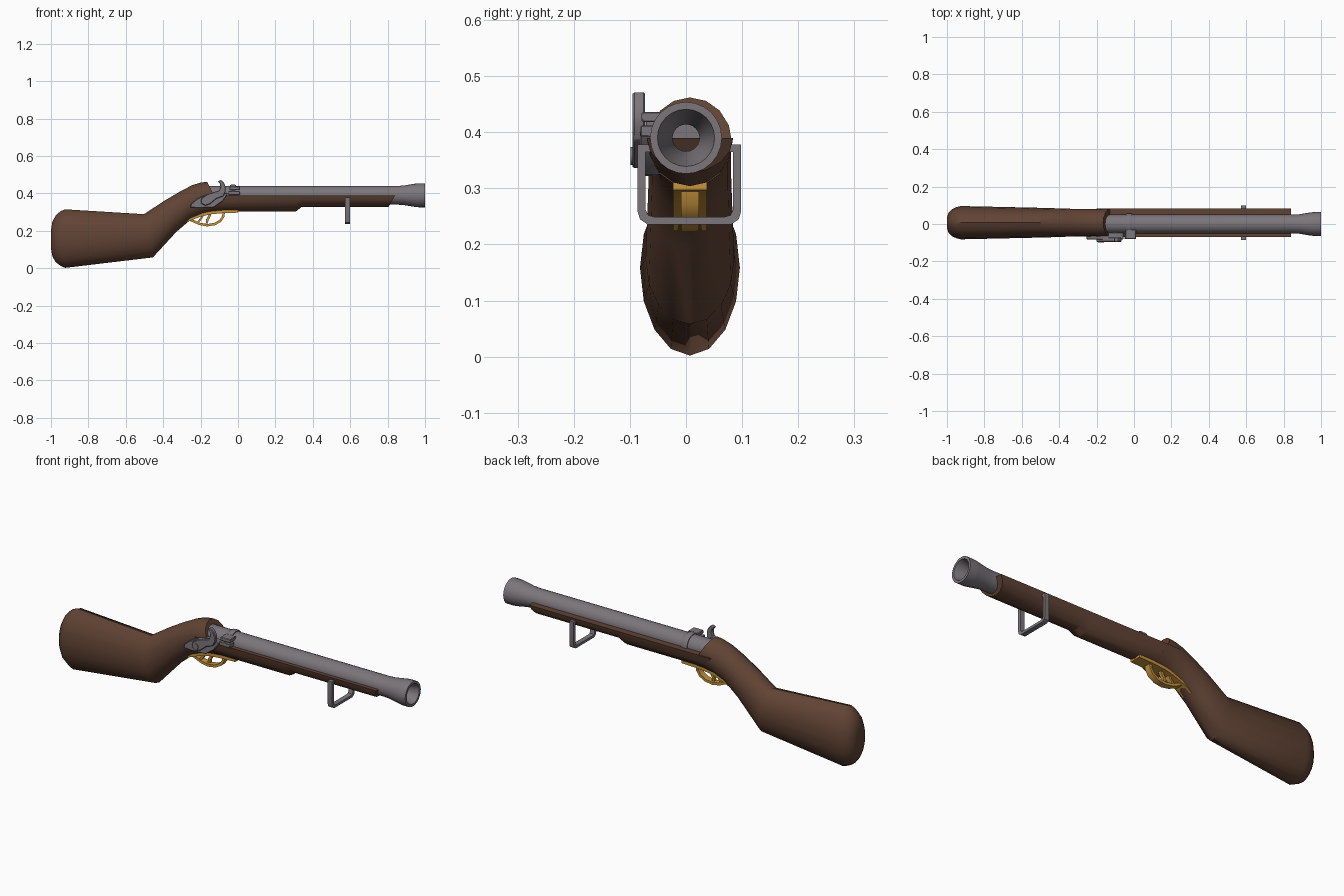
import bpy, bmesh, math

if "Cube" in bpy.data.objects:
    bpy.data.objects.remove(bpy.data.objects["Cube"])

YC = 0.007      # middle of the wooden stock
ZB = 0.39       # barrel axis height


def material(name, rgb):
    m = bpy.data.materials.new(name)
    m.diffuse_color = (*rgb, 1)
    m.use_nodes = True
    m.node_tree.nodes["Principled BSDF"].inputs["Base Color"].default_value = m.diffuse_color
    return m


WOOD = material("walnut brown", (0.118, 0.056, 0.034))
STEEL = material("steel grey", (0.20, 0.18, 0.195))
BRASS = material("brass gold", (0.56, 0.29, 0.045))


def finish(name, bm, mat, angle=35):
    bmesh.ops.remove_doubles(bm, verts=bm.verts, dist=1e-5)
    bmesh.ops.recalc_face_normals(bm, faces=bm.faces)
    me = bpy.data.meshes.new(name)
    bm.to_mesh(me)
    bm.free()
    me.materials.append(mat)
    ob = bpy.data.objects.new(name, me)
    bpy.context.collection.objects.link(ob)
    bpy.ops.object.select_all(action='DESELECT')
    ob.select_set(True)
    bpy.context.view_layer.objects.active = ob
    bpy.ops.object.shade_smooth_by_angle(angle=math.radians(angle))
    return ob


def loft(name, rings, mat):
    """Skin a list of closed point rings and cap both ends."""
    bm = bmesh.new()
    loops = [[bm.verts.new(p) for p in r] for r in rings]
    n = len(loops[0])
    for a, b in zip(loops, loops[1:]):
        for i in range(n):
            j = (i + 1) % n
            bm.faces.new((a[i], a[j], b[j], b[i]))
    bm.faces.new(loops[0])
    bm.faces.new(loops[-1])
    return finish(name, bm, mat)


def oval(xt, zt, xb, zb, hw, half=False):
    """16-sided oval between a top and a bottom point; half keeps the lower part."""
    cx, cz, hx, hz = (xt + xb) / 2, (zt + zb) / 2, (xt - xb) / 2, (zt - zb) / 2
    steps = range(4, 13) if half else range(16)
    return [(cx + hx * math.cos(i * math.pi / 8), YC + hw * math.sin(i * math.pi / 8),
             cz + hz * math.cos(i * math.pi / 8)) for i in steps]


def lathe_x(name, profile, mat, sides=24, y=0.0, z=ZB):
    """Revolve (x, radius) points around an axis along x."""
    bm = bmesh.new()
    vs = [bm.verts.new((x, y, z + r)) for x, r in profile]
    es = [bm.edges.new(p) for p in zip(vs, vs[1:])]
    bmesh.ops.spin(bm, geom=vs + es, cent=(0, y, z), axis=(1, 0, 0),
                   angle=2 * math.pi, steps=sides)
    return finish(name, bm, mat)


def plate(name, pts, lo, hi, mat, axis='y', bevel=0.0):
    """Extrude an outline: (x, z) along y, or (y, z) along x."""
    bm = bmesh.new()
    at = (lambda a, b, t: (a, t, b)) if axis == 'y' else (lambda a, b, t: (t, a, b))
    r0, r1 = [[bm.verts.new(at(a, b, t)) for a, b in pts] for t in (lo, hi)]
    bm.faces.new(r0)
    bm.faces.new(r1)
    for i in range(len(pts)):
        j = (i + 1) % len(pts)
        bm.faces.new((r0[i], r0[j], r1[j], r1[i]))
    ob = finish(name, bm, mat)
    if bevel:
        mod = ob.modifiers.new("soft edges", 'BEVEL')
        mod.width, mod.segments, mod.limit_method = bevel, 1, 'ANGLE'
    return ob


def strip(name, pts, t, lo, hi, mat):
    """Bent bar of thickness t following (x, z) points."""
    up, dn = [], []
    for i, (x, z) in enumerate(pts):
        a, b = pts[max(i - 1, 0)], pts[min(i + 1, len(pts) - 1)]
        dx, dz = b[0] - a[0], b[1] - a[1]
        k = t / 2 / math.hypot(dx, dz)
        up.append((x - dz * k, z + dx * k))
        dn.append((x + dz * k, z - dx * k))
    return plate(name, up + dn[::-1], lo, hi, mat)


# butt and wrist, from the domed rear to the hood over the breech
loft("stock", [oval(*s) for s in (
    (-1.0, 0.205, -1.0, 0.105, 0.028),
    (-0.992, 0.250, -0.992, 0.062, 0.053),
    (-0.974, 0.283, -0.974, 0.032, 0.072),
    (-0.950, 0.304, -0.950, 0.014, 0.083),
    (-0.925, 0.315, -0.925, 0.002, 0.089),
    (-0.503, 0.289, -0.455, 0.058, 0.079),
    (-0.390, 0.363, -0.330, 0.194, 0.075),
    (-0.310, 0.410, -0.250, 0.262, 0.073),
    (-0.245, 0.444, -0.180, 0.290, 0.073),
    (-0.200, 0.458, -0.125, 0.300, 0.074),
    (-0.165, 0.462, -0.085, 0.302, 0.075))], WOOD)


# fore-end: half round with a stepped underside and a sloped tip
def fore(x_top, x_bot, z_bot):
    return oval(2 * x_top - x_bot, 2 * ZB - z_bot, x_bot, z_bot, 0.077, True)


loft("fore_end", [fore(-0.2, -0.12, 0.304), fore(0.31, 0.31, 0.304),
                  fore(0.34, 0.34, 0.328), fore(0.84, 0.805, 0.328)], WOOD)

# barrel with flared muzzle and open bore
lathe_x("barrel", [(-0.17, 0), (-0.17, 0.05), (0.85, 0.05), (0.885, 0.052),
                   (0.945, 0.062), (0.965, 0.064), (1.0, 0.064), (1.0, 0.051),
                   (0.95, 0.038), (0.89, 0.024), (0.78, 0.024), (0.78, 0)], STEEL)
lathe_x("barrel_band", [(-0.042, 0.045), (-0.042, 0.054), (-0.035, 0.057),
                        (-0.017, 0.057), (-0.01, 0.054), (-0.01, 0.045)], STEEL)

# flintlock on the front side
plate("lock_plate", [(-0.255, 0.325), (-0.215, 0.322), (-0.13, 0.325), (-0.08, 0.36),
                     (-0.055, 0.40), (-0.10, 0.41), (-0.17, 0.395), (-0.22, 0.37),
                     (-0.25, 0.345)], -0.082, -0.045, STEEL, bevel=0.003)
plate("hammer", [(-0.200, 0.348), (-0.175, 0.335), (-0.15, 0.343), (-0.115, 0.372),
                 (-0.078, 0.385), (-0.066, 0.41), (-0.066, 0.435), (-0.075, 0.457),
                 (-0.09, 0.472), (-0.108, 0.466), (-0.097, 0.452), (-0.094, 0.435),
                 (-0.102, 0.415), (-0.13, 0.407), (-0.165, 0.395), (-0.195, 0.375)],
      -0.095, -0.073, STEEL, bevel=0.003)
screw = [(-0.176 + 0.016 * math.cos(i * math.pi / 6),
          0.358 + 0.016 * math.sin(i * math.pi / 6)) for i in range(12)]
plate("hammer_screw", screw, -0.0985, -0.08, STEEL)


def block(name, x0, x1, z0, z1, y0, y1):
    plate(name, [(x0, z0), (x1, z0), (x1, z1), (x0, z1)], y0, y1, STEEL, bevel=0.002)


block("flash_pan", -0.052, 0.01, 0.392, 0.412, -0.081, -0.045)
block("pan_cover", -0.045, 0.01, 0.418, 0.436, -0.079, -0.03)
block("pan_post", -0.032, -0.018, 0.395, 0.434, -0.072, -0.045)

# brass trigger plate, guard and trigger
strip("trigger_plate", [(-0.305, 0.232), (-0.28, 0.252), (-0.25, 0.265), (-0.2, 0.284),
                        (-0.15, 0.296), (-0.085, 0.302), (0.0, 0.305)],
      0.016, YC - 0.03, YC + 0.03, BRASS)
strip("trigger_guard", [(-0.262, 0.262), (-0.235, 0.25), (-0.205, 0.237), (-0.165, 0.230),
                        (-0.125, 0.236), (-0.095, 0.253), (-0.08, 0.275), (-0.075, 0.303)],
      0.013, YC - 0.016, YC + 0.016, BRASS)
strip("trigger", [(-0.145, 0.298), (-0.155, 0.275), (-0.165, 0.258), (-0.166, 0.240)],
      0.013, YC - 0.008, YC + 0.008, BRASS)
strip("guard_brace", [(-0.185, 0.29), (-0.196, 0.268), (-0.215, 0.245)],
      0.010, YC - 0.012, YC + 0.012, BRASS)

# square sling loop hanging under the fore-end
outer = [(0.092, 0.378), (0.092, 0.258), (0.088, 0.245), (0.075, 0.236)]
inner = [(0.062, 0.249), (0.073, 0.252), (0.078, 0.262), (0.078, 0.365), (0.068, 0.365), (0.068, 0.378)]
right = [(YC - 0.001 + y, z) for y, z in outer]
left = [(YC - 0.001 - y, z) for y, z in reversed(outer)]
in_l = [(YC - 0.001 - y, z) for y, z in reversed(inner)]
in_r = [(YC - 0.001 + y, z) for y, z in inner]
plate("sling_loop", right + left + in_l + in_r, 0.573, 0.598, STEEL, axis='x')
